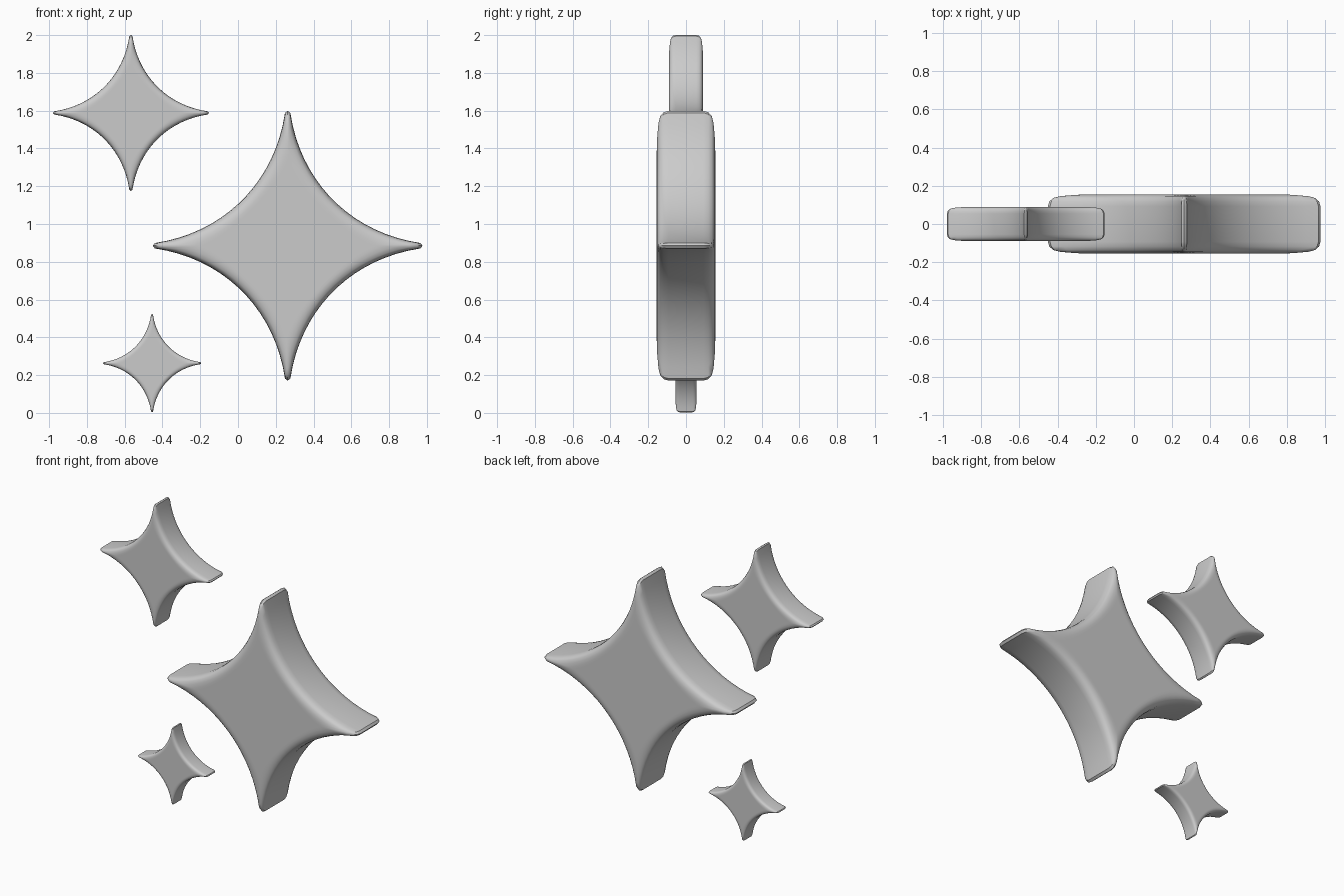
import bpy
import bmesh
import math
from mathutils import Vector
from mathutils.geometry import interpolate_bezier

# Remove the default cube only
cube = bpy.data.objects.get("Cube")
if cube:
    bpy.data.objects.remove(cube, do_unlink=True)

# Single grey material
grey = bpy.data.materials.new("soft grey")
grey.use_nodes = True
colour = (0.6, 0.6, 0.6, 1)
grey.diffuse_color = colour
grey.node_tree.nodes["Principled BSDF"].inputs["Base Color"].default_value = colour

STEPS = 18
# Depth, tip reach, tip half width and waist of each ring from wall to face
RINGS = [
    (0.0, 1.0, 0.02, 0.338),
    (0.6, 1.0, 0.02, 0.338),
    (0.76, 0.99, 0.018, 0.335),
    (0.88, 0.96, 0.015, 0.326),
    (0.94, 0.91, 0.012, 0.316),
    (0.985, 0.8, 0.01, 0.3),
    (1.0, 0.7, 0.008, 0.285),
    (1.0, 0.64, 0.008, 0.27),
]


def star_outline(reach, width, waist):
    """Four-pointed outline with concave sides and narrow rounded tips."""
    start = Vector((width, reach - 0.015, 0))
    end = Vector((reach - 0.015, width, 0))
    total = (8 * waist - start.x - end.x) / 3
    pull = 0.17 * total
    side = interpolate_bezier(start, Vector((pull, total - pull, 0)),
                              Vector((total - pull, pull, 0)), end, STEPS)
    quarter = [Vector((0, reach, 0))] + list(side)
    points = []
    for k in range(4):
        c, s = math.cos(k * math.pi / 2), math.sin(k * math.pi / 2)
        points += [(p.x * c + p.y * s, p.y * c - p.x * s) for p in quarter]
    return points


def make_star(name, x, z, radius, depth):
    """Loft the rings from back to front and cap both faces."""
    bm = bmesh.new()
    layers = [(-d, *rest) for d, *rest in reversed(RINGS[1:])] + RINGS
    rings = []
    for d, *shape in layers:
        rings.append([bm.verts.new((px * radius, d * depth, pz * radius))
                      for px, pz in star_outline(*shape)])
    for a, b in zip(rings, rings[1:]):
        for i in range(len(a)):
            j = (i + 1) % len(a)
            bm.faces.new((a[i], a[j], b[j], b[i]))
    bm.faces.new(rings[0])
    bm.faces.new(rings[-1])
    bmesh.ops.recalc_face_normals(bm, faces=bm.faces)
    mesh = bpy.data.meshes.new(name)
    bm.to_mesh(mesh)
    bm.free()
    mesh.materials.append(grey)
    star = bpy.data.objects.new(name, mesh)
    star.location = (x, 0, z)
    bpy.context.collection.objects.link(star)
    bpy.ops.object.select_all(action="DESELECT")
    star.select_set(True)
    bpy.context.view_layer.objects.active = star
    bpy.ops.object.shade_smooth_by_angle(angle=math.radians(35))


# The three stars
make_star("large_star", 0.263, 0.885, 0.714, 0.155)
make_star("medium_star", -0.567, 1.588, 0.413, 0.09)
make_star("small_star", -0.455, 0.263, 0.26, 0.056)
